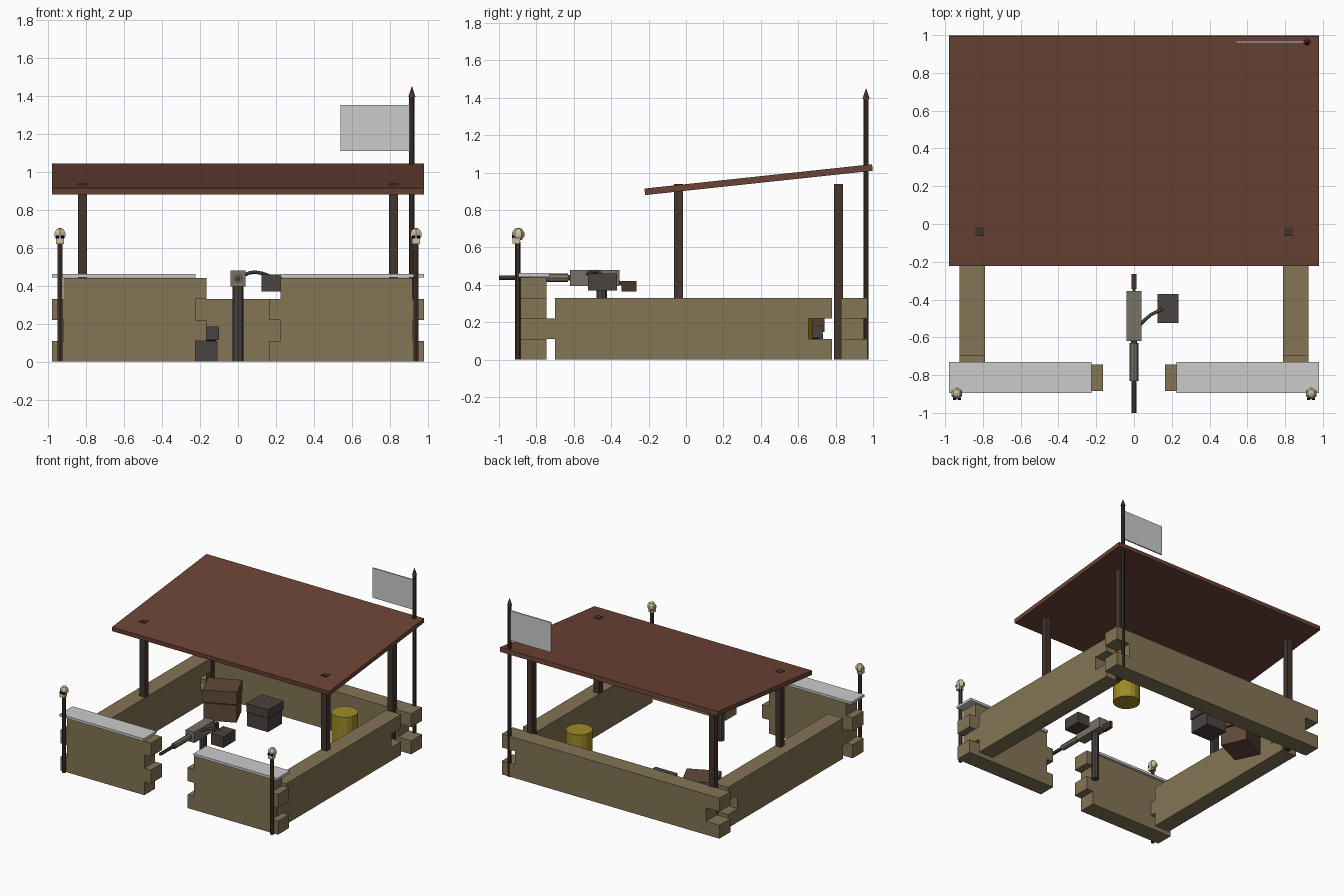
import bpy, bmesh, math
from mathutils import Matrix, Vector

if "Cube" in bpy.data.objects:
    bpy.data.objects.remove(bpy.data.objects["Cube"])


def mat(name, r, g, b):
    m = bpy.data.materials.new(name)
    m.diffuse_color = (r ** 2.2, g ** 2.2, b ** 2.2, 1)
    m.use_nodes = True
    m.node_tree.nodes["Principled BSDF"].inputs["Base Color"].default_value = m.diffuse_color
    return m


EARTH = mat("earth", .51, .455, .335)
RUST = mat("rust", .42, .27, .22)
WOOD = mat("dark_wood", .27, .22, .19)
CRATE = mat("crate_wood", .38, .29, .23)
STEEL = mat("steel", .47, .44, .41)
DARK = mat("dark_metal", .29, .27, .26)
YELLOW = mat("yellow", .62, .54, .16)
BONE = mat("bone", .80, .75, .62)
BLACK = mat("black", .06, .05, .05)


def finish(name, bm, material):
    bmesh.ops.recalc_face_normals(bm, faces=bm.faces)
    me = bpy.data.meshes.new(name)
    bm.to_mesh(me)
    bm.free()
    ob = bpy.data.objects.new(name, me)
    bpy.context.collection.objects.link(ob)
    if material:
        me.materials.append(material)
    return ob


def box(name, x, y, z, material=None, turn=0):
    """Box from min/max pairs, optionally turned about its vertical axis."""
    size = [b - a for a, b in (x, y, z)]
    mid = Vector([(a + b) / 2 for a, b in (x, y, z)])
    bm = bmesh.new()
    bmesh.ops.create_cube(bm, size=1, matrix=Matrix.Translation(mid)
                          @ Matrix.Rotation(turn, 4, 'Z') @ Matrix.Diagonal((*size, 1)))
    return finish(name, bm, material)


def rod(name, p, q, r1, r2, sides, material):
    """Tapered prism between two points."""
    p, q = Vector(p), Vector(q)
    d = q - p
    bm = bmesh.new()
    bmesh.ops.create_cone(bm, cap_ends=True, segments=sides, radius1=r1, radius2=r2,
                          depth=d.length, matrix=Matrix.Translation((p + q) / 2)
                          @ d.to_track_quat('Z', 'Y').to_matrix().to_4x4())
    return finish(name, bm, material)


def wall(name, layers, across, along_x):
    """Wall of 0.11-high layers with stepped, interlocking ends."""
    h = .11
    right = [(e, z) for i, (_, e) in enumerate(layers) for z in (i * h, (i + 1) * h)]
    left = [(s, z) for i, (s, _) in enumerate(layers) for z in (i * h, (i + 1) * h)]
    bm = bmesh.new()
    lo, hi = across
    vs = [bm.verts.new((a, lo, z) if along_x else (lo, a, z)) for a, z in right + left[::-1]]
    face = bm.faces.new(vs)
    ext = bmesh.ops.extrude_face_region(bm, geom=[face])
    shift = (0, hi - lo, 0) if along_x else (hi - lo, 0, 0)
    bmesh.ops.translate(bm, vec=shift,
                        verts=[v for v in ext['geom'] if isinstance(v, bmesh.types.BMVert)])
    return finish(name, bm, EARTH)


# Walls: two front pieces, two sides and the back
wall("front_wall_left", [(-.98, -.225), (-.92, -.165), (-.98, -.225), (-.92, -.165)], (-.885, -.745), True)
wall("front_wall_right", [(.165, .98), (.225, .92), (.165, .98), (.225, .92)], (-.885, -.745), True)
wall("back_wall", [(-.98, .98), (-.86, .86), (-.98, .98)], (.83, .97), True)
for side, xs in (("left", (-.925, -.79)), ("right", (.79, .925))):
    wall("side_wall_" + side, [(-.70, .78), (-.82, .655), (-.70, .78)], xs, False)

for side, s in (("left", -1), ("right", 1)):
    # Metal plate on each front wall
    box("cap_plate_" + side, sorted((s * .225, s * .98)), (-.895, -.73), (.443, .463))
    # Roof posts
    px = sorted((s * .795, s * .843))
    box("front_roof_post_" + side, px, (-.064, -.016), (0, .94), WOOD)
    box("rear_roof_post_" + side, px, (.792, .84), (0, .94), WOOD)
    # Skull on a stake
    x, y = s * .938, -.9
    rod("stake_" + side, (x, y, 0), (x, y, .63), .015, .015, 6, WOOD)
    bm = bmesh.new()
    bmesh.ops.create_uvsphere(bm, u_segments=6, v_segments=5, radius=1,
                              matrix=Matrix.Translation((x, y + .003, .67))
                              @ Matrix.Diagonal((.034, .034, .036, 1)))
    finish("skull_" + side, bm, BONE)
    box("skull_jaw_" + side, (x - .02, x + .02), (y - .027, y + .012), (.62, .656), BONE)
    for k in (-1, 1):
        ex = x + k * .013
        box("eye_socket_" + side, (ex - .008, ex + .008), (y - .031, y - .02), (.65, .665), BLACK)

# Sloping roof
bm = bmesh.new()
vs = [bm.verts.new((-.98, y, z)) for y, z in ((-.222, .915), (-.219, .88), (.998, 1.01), (.995, 1.045))]
ext = bmesh.ops.extrude_face_region(bm, geom=[bm.faces.new(vs)])
bmesh.ops.translate(bm, vec=(1.96, 0, 0),
                    verts=[v for v in ext['geom'] if isinstance(v, bmesh.types.BMVert)])
finish("roof", bm, RUST)

# Flag and pole
rod("flag_pole", (.916, .963, 0), (.916, .963, 1.40), .014, .014, 8, WOOD)
rod("flag_pole_tip", (.916, .963, 1.395), (.916, .963, 1.45), .019, .001, 8, RUST)
box("flag", (.54, .916), (.958, .968), (1.11, 1.353))

# Mounted gun
rod("gun_pedestal", (0, -.45, 0), (0, -.45, .40), .028, .028, 8, DARK)
box("gun_body", (-.04, .04), (-.62, -.355), (.395, .48), STEEL)
rod("gun_collar", (0, -.64, .438), (0, -.61, .438), .015, .015, 8, DARK)
rod("gun_barrel_jacket", (0, -.83, .438), (0, -.63, .438), .023, .023, 8, STEEL)
rod("gun_barrel", (0, -1, .438), (0, -.82, .438), .013, .013, 8, DARK)
box("gun_grip", (-.013, .013), (-.345, -.265), (.365, .42), WOOD)
rod("gun_grip_link", (0, -.36, .415), (0, -.33, .40), .01, .01, 6, DARK)
box("ammo_box", (.125, .235), (-.525, -.37), (.37, .46), DARK)

# Ammo belt from the gun to the box
cu = bpy.data.curves.new("ammo_belt", 'CURVE')
cu.dimensions = '3D'
cu.bevel_depth = .009
cu.bevel_resolution = 0
cu.use_fill_caps = True
sp = cu.splines.new('POLY')
pts = [(.03, -.535, .455), (.06, -.505, .468), (.09, -.48, .472), (.13, -.46, .465), (.165, -.445, .452)]
sp.points.add(len(pts) - 1)
for p, c in zip(sp.points, pts):
    p.co = (*c, 1)
belt = bpy.data.objects.new("ammo_belt", cu)
bpy.context.collection.objects.link(belt)
cu.materials.append(DARK)

# Stores under the roof: drum, dark crate and brown crate
rod("drum", (.558, .578, 0), (.558, .578, .33), .1, .1, 16, YELLOW)
box("dark_crate", (-.295, -.108), (.54, .72), (0, .11), DARK)
box("dark_crate_lid", (-.30, -.10), (.535, .73), (.115, .185), DARK)
box("dark_crate_seam", (-.285, -.115), (.55, .71), (.10, .12), BLACK)
turn = math.radians(25)
box("brown_crate", (-.675, -.425), (.48, .69), (0, .14), CRATE, turn)
box("brown_crate_seam", (-.665, -.435), (.49, .68), (.13, .16), BLACK, turn)
box("brown_crate_lid", (-.68, -.42), (.475, .695), (.148, .25), CRATE, turn)
